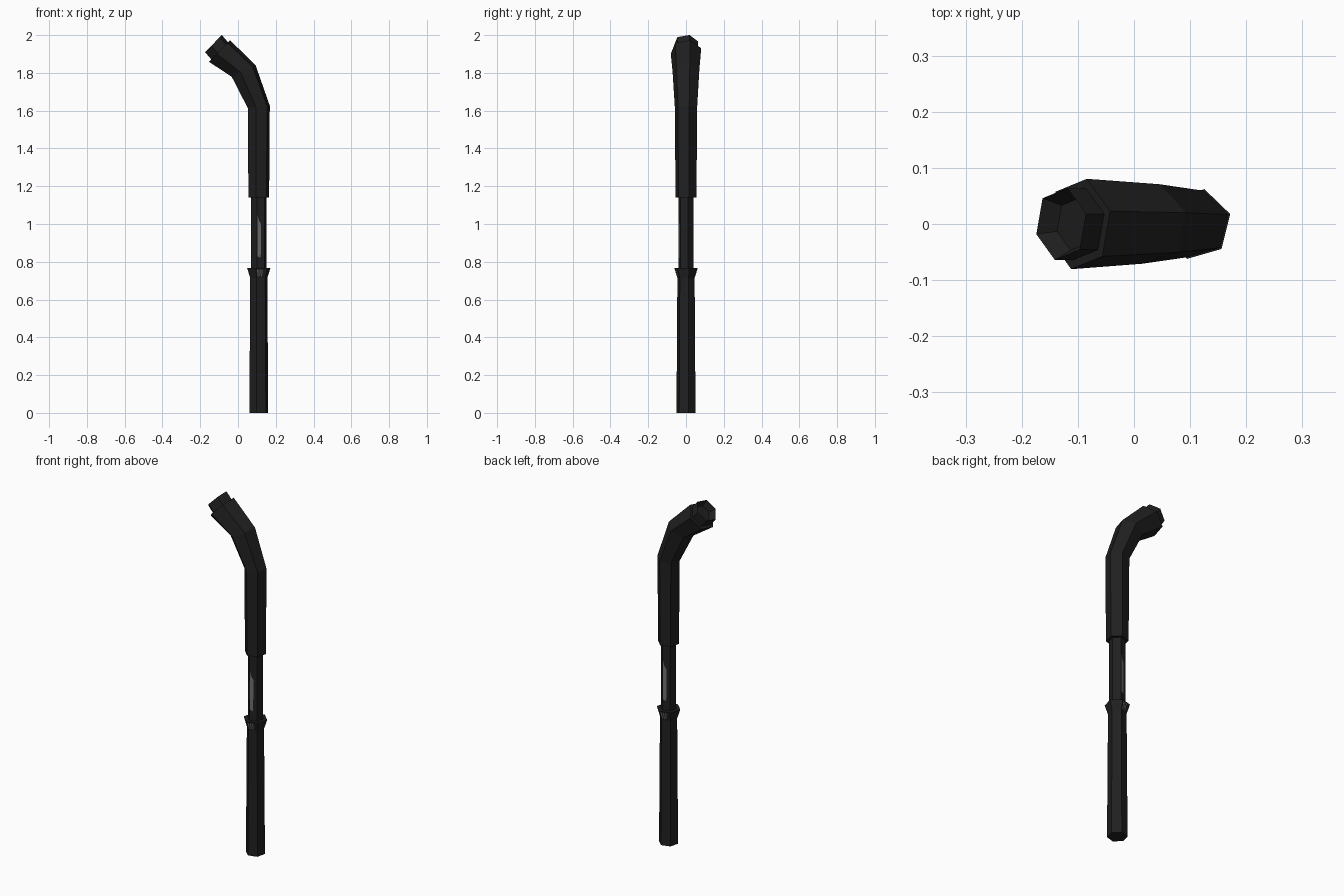
import bpy, bmesh, math
from mathutils import Vector

if "Cube" in bpy.data.objects:
    bpy.data.objects.remove(bpy.data.objects["Cube"])

PHASE = math.radians(16)   # all hexagons share this twist


def material(name, v):
    m = bpy.data.materials.new(name)
    m.diffuse_color = (v, v, v, 1)
    m.use_nodes = True
    m.node_tree.nodes["Principled BSDF"].inputs["Base Color"].default_value = m.diffuse_color
    return m


BLACK = material("matte black", 0.014)
GREY = material("worn grey", 0.16)


def finish(bm, name, mat):
    bmesh.ops.recalc_face_normals(bm, faces=bm.faces)
    me = bpy.data.meshes.new(name)
    bm.to_mesh(me)
    bm.free()
    me.materials.append(mat)
    ob = bpy.data.objects.new(name, me)
    bpy.context.collection.objects.link(ob)
    return ob


def hex_tube(name, rings):
    """Loft hexagons; each ring is (x, z, radius, tilt in degrees)."""
    bm = bmesh.new()
    loops = []
    for x, z, r, tilt in rings:
        t = math.radians(tilt)
        loop = []
        for k in range(6):
            a = PHASE + k * math.pi / 3
            u, v = r * math.cos(a), r * math.sin(a)
            loop.append(bm.verts.new((x + u * math.cos(t), v, z + u * math.sin(t))))
        loops.append(loop)
    for a, b in zip(loops, loops[1:]):
        for k in range(6):
            bm.faces.new((a[k], a[(k + 1) % 6], b[(k + 1) % 6], b[k]))
    bm.faces.new(loops[0][::-1])
    bm.faces.new(loops[-1])
    return finish(bm, name, BLACK)


CX = 0.11
# Straight shaft pieces
hex_tube("lower_shaft", [(CX, 0, 0.052, 0), (CX, 0.72, 0.047, 0)])
hex_tube("flared_collar", [(CX, 0.71, 0.046, 0), (CX, 0.767, 0.064, 0)])
hex_tube("middle_shaft", [(CX, 0.74, 0.042, 0), (CX, 1.16, 0.042, 0)])

# Bent handle sleeve, widening towards the end
hex_tube("bent_handle", [(CX, 1.14, 0.057, 0), (CX, 1.62, 0.061, 6),
                         (0.03, 1.81, 0.073, 26), (-0.098, 1.916, 0.083, 46)])

# End plug with a hollow mouth
hex_tube("end_plug", [(-0.088, 1.906, 0.066, 46), (-0.13, 1.955, 0.066, 46),
                      (-0.105, 1.931, 0.048, 46)])


def wear_mark(name, side, outline, r0, r1, z0, z1):
    """Thin plate on one hexagon face; outline is (across -0.5..0.5, z)."""
    a = PHASE - math.pi / 2 + side * math.pi
    n = Vector((math.cos(a), math.sin(a), 0))
    t = Vector((-n.y, n.x, 0))
    bm = bmesh.new()
    verts = []
    for s, z in outline:
        r = r0 + (r1 - r0) * (z - z0) / (z1 - z0)
        p = n * (r * math.cos(math.pi / 6) + 0.0008) + t * (s * r)
        verts.append(bm.verts.new((CX + p.x, p.y, z)))
    face = bm.faces.new(verts)
    face.normal_update()
    if face.normal.dot(n) < 0:
        face.normal_flip()
    me = bpy.data.meshes.new(name)
    bm.to_mesh(me)
    bm.free()
    me.materials.append(GREY)
    bpy.context.collection.objects.link(bpy.data.objects.new(name, me))


# Worn streaks on two opposite faces of the middle shaft and collar
for side, label in ((0, "front"), (1, "back")):
    streak = [(-0.42, 0.83), (0.0, 0.82), (0.05, 1.0), (-0.25, 1.02),
              (-0.42, 1.05), (-0.45, 0.94)]
    wear_mark(label + "_shaft_streak", side, streak, 0.042, 0.042, 0, 1)
    for i, s in enumerate((-0.4, -0.2, 0.0)):
        mark = [(s, 0.722), (s + 0.1, 0.722), (s + 0.1, 0.76), (s, 0.76)]
        wear_mark(f"{label}_collar_mark_{i}", side, mark, 0.046, 0.064, 0.71, 0.767)
